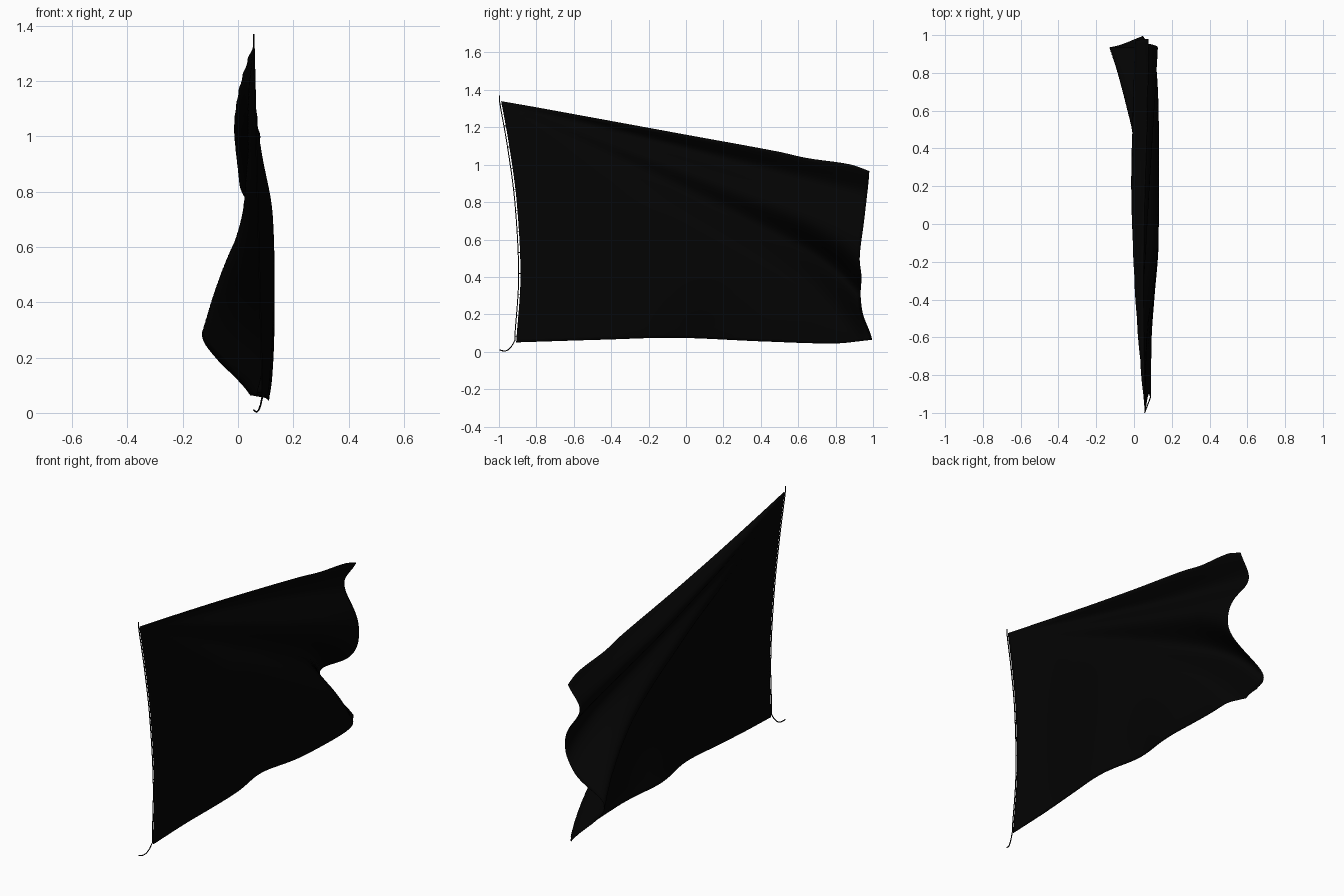
import bpy, bmesh, math

if "Cube" in bpy.data.objects:
    bpy.data.objects.remove(bpy.data.objects["Cube"])


def curve(knots, t):
    """Smooth interpolation through (position, value) knots."""
    if t <= knots[0][0]:
        return knots[0][1]
    if t >= knots[-1][0]:
        return knots[-1][1]
    n = len(knots)
    i = max(k for k in range(n - 1) if knots[k][0] <= t)
    (x0, a), (x1, b) = knots[i], knots[i + 1]

    def slope(k):
        lo, hi = knots[max(k - 1, 0)], knots[min(k + 1, n - 1)]
        return (hi[1] - lo[1]) / (hi[0] - lo[0])
    h = x1 - x0
    s = (t - x0) / h
    return ((2*s**3 - 3*s*s + 1) * a + (s**3 - 2*s*s + s) * h * slope(i)
            + (3*s*s - 2*s**3) * b + (s**3 - s*s) * h * slope(i + 1))


# Outline of the cloth in side view
TOP_Z = [(0, 1.34), (.25, 1.25), (.5, 1.16), (.75, 1.07), (.83, 1.035), (.95, 1.0), (1, .965)]
BOTTOM_Z = [(0, .05), (.25, .065), (.45, .075), (.7, .055), (.9, .045), (1, .065)]
HOIST_Y = [(.05, -.908), (.4, -.885), (.8, -.905), (1.1, -.945), (1.34, -.988)]
FREE_Y = [(.065, .995), (.11, .98), (.2, .945), (.3, .933), (.4, .937), (.5, .928),
          (.7, .952), (.9, .975), (.965, .98)]
# Sideways belly by height, and how it and the two folds grow along the length
BELLY_X = [(.05, .11), (.12, .12), (.3, .128), (.7, .125), (.9, .11), (1.05, .092),
           (1.2, .066), (1.34, .057)]
BELLY = [(.1, 0), (.36, .08), (.6, .5), (.9, 1), (2, 1)]
FOLD_LOW = [(0, 0), (.5, .12), (1, .32), (1.3, .42), (1.5, .53), (1.6, .62), (1.8, .82), (1.95, 1)]
FOLD_LOW_MID = [(1, .48), (1.6, .486), (1.8, .508), (1.95, .55)]
FOLD_TOP = [(0, 0), (.3, .25), (.6, .5), (1, .87), (1.3, 1.02), (1.95, 1)]


def hoist_x(z):
    return .057 + .033 * (1 - z / 1.34)


def bump(m, centre, above, below):
    """Rounded fold section with different widths above and below."""
    return math.exp(-((m - centre) / (above if m < centre else below)) ** 2 / 2)


def cloth_x(y, z):
    d = max(y + 1, .001)
    m = (1.34 - z) / d                      # folds fan out from the top hoist corner
    s = curve(BELLY, d)
    x = hoist_x(z) * (1 - s) + curve(BELLY_X, z) * s
    w = 1 + .7 * max(0, 1 - d / 1.7)        # folds soften towards the hoist
    x -= .262 * curve(FOLD_LOW, d) * bump(m, curve(FOLD_LOW_MID, d), .046 * w, .054 * w)
    x -= .11 * curve(FOLD_TOP, d) * bump(m, .258, .042, .05 * w)
    # shallow ripple near the lower edge
    x -= .05 * math.exp(-((y - .12) / .2) ** 2) * math.exp(-(z / .26) ** 2)
    return x


black = bpy.data.materials.new("black_cloth")
black.diffuse_color = (.001, .001, .001, 1)
black.use_nodes = True
black.node_tree.nodes["Principled BSDF"].inputs["Base Color"].default_value = black.diffuse_color

# Waving cloth
NU, NV = 100, 70
bm = bmesh.new()
grid = []
for i in range(NU + 1):
    u = i / NU
    col = []
    for j in range(NV + 1):
        v = j / NV
        z = curve(BOTTOM_Z, u) * (1 - v) + curve(TOP_Z, u) * v
        y0 = curve(HOIST_Y, .05 + 1.29 * v)
        y1 = curve(FREE_Y, .065 + .9 * v)
        y = y0 * (1 - u) + y1 * u
        col.append(bm.verts.new((cloth_x(y, z), y, z)))
    grid.append(col)
for i in range(NU):
    for j in range(NV):
        bm.faces.new((grid[i][j], grid[i+1][j], grid[i+1][j+1], grid[i][j+1]))
mesh = bpy.data.meshes.new("flag_cloth")
bm.to_mesh(mesh)
bm.free()
mesh.shade_smooth()
cloth = bpy.data.objects.new("flag_cloth", mesh)
bpy.context.collection.objects.link(cloth)
mesh.materials.append(black)
thick = cloth.modifiers.new("thickness", 'SOLIDIFY')
thick.thickness = .004
thick.offset = 0


def cord(name, paths, radius):
    data = bpy.data.curves.new(name, 'CURVE')
    data.dimensions = '3D'
    data.bevel_depth = radius
    data.bevel_resolution = 1
    data.use_fill_caps = True
    for pts in paths:
        sp = data.splines.new('POLY')
        sp.points.add(len(pts) - 1)
        for p, co in zip(sp.points, pts):
            p.co = (*co, 1)
    data.materials.append(black)
    ob = bpy.data.objects.new(name, data)
    bpy.context.collection.objects.link(ob)


# Hoist rope, with a loose tail at the bottom
ROPE_GAP = .01
rope = [(.057, -.997, 1.37), (.057, -.997, 1.34)]
for k in range(1, 24):
    z = 1.34 - k * 1.22 / 23
    rope.append((hoist_x(z), curve(HOIST_Y, z) - ROPE_GAP, z))
rope += [(.088, -.915, .06), (.082, -.932, .03), (.075, -.95, .01),
         (.068, -.968, .003), (.062, -.985, .006), (.057, -.997, .01)]
cord("hoist_rope", [rope], .003)

# Small ties joining the cloth to the rope
ties = []
for k in range(12):
    z = .08 + k * 1.24 / 11
    y = curve(HOIST_Y, z)
    ties.append([(hoist_x(z), y - ROPE_GAP, z), (hoist_x(z), y + .004, z)])
cord("rope_ties", ties, .002)
